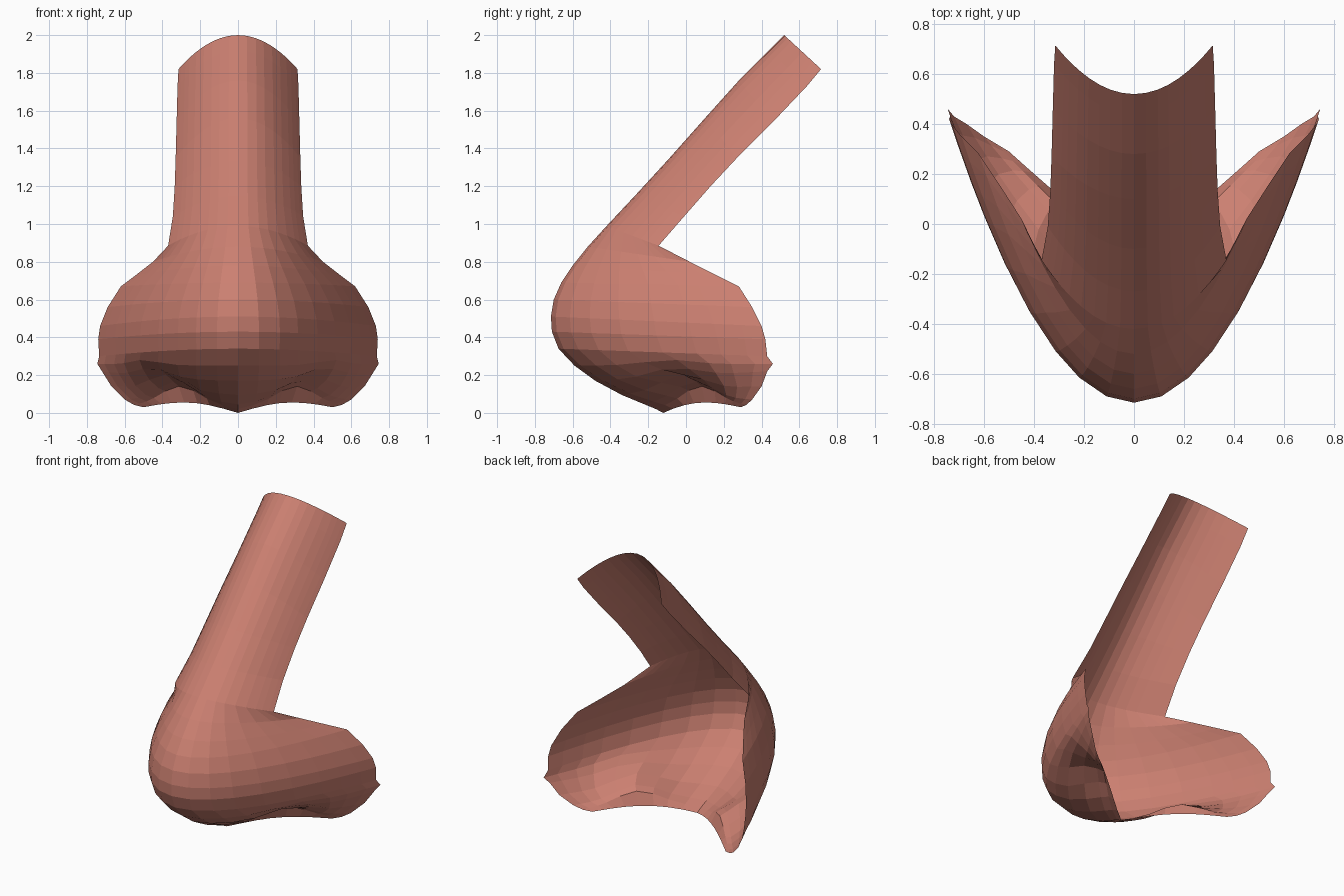
import bpy, bmesh, math

# skin colour
skin = bpy.data.materials.new("skin pink")
skin.diffuse_color = (0.60, 0.215, 0.165, 1)

# each row: centre (y, z), outer edge (x, y, z), bend exponent, hump
ROWS = [
    (0.52, 2.00, 0.315, 0.715, 1.82, 2.0, 0),
    (0.44, 1.92, 0.32, 0.64, 1.73, 2.0, 0),
    (0.28, 1.76, 0.325, 0.46, 1.54, 2.0, 0),
    (0.10, 1.56, 0.33, 0.27, 1.35, 2.0, 0),
    (-0.10, 1.335, 0.335, 0.13, 1.20, 2.0, 0),
    (-0.27, 1.15, 0.345, -0.01, 1.04, 2.0, 0),
    (-0.42, 0.99, 0.37, -0.145, 0.885, 2.0, 0),
    (-0.52, 0.88, 0.45, 0.02, 0.80, 2.0, 0),
    (-0.60, 0.78, 0.54, 0.16, 0.73, 2.0, 0),
    (-0.66, 0.69, 0.62, 0.28, 0.67, 2.0, 0),
    (-0.70, 0.60, 0.69, 0.35, 0.56, 2.0, 0),
    (-0.715, 0.51, 0.73, 0.40, 0.46, 2.0, 0),
    (-0.71, 0.43, 0.74, 0.42, 0.39, 2.0, 0),
    (-0.675, 0.34, 0.735, 0.43, 0.30, 1.95, 0),
    (-0.59, 0.25, 0.745, 0.46, 0.26, 1.85, 0),
    (-0.48, 0.17, 0.72, 0.43, 0.22, 1.7, 0),
    (-0.34, 0.095, 0.67, 0.40, 0.14, 1.5, 0.01),
    (-0.22, 0.045, 0.60, 0.35, 0.07, 1.3, 0.02),
    (-0.16, 0.02, 0.55, 0.32, 0.04, 1.2, 0.03),
    (-0.12, 0.00, 0.50, 0.29, 0.03, 1.1, 0.04),
]
COLS = [0, 0.15, 0.30, 0.43, 0.57, 0.70, 0.81, 0.88, 0.95, 1]


def point(i, t, side):
    yc, zc, xe, ye, ze, p, hump = ROWS[i]
    s = t ** p
    x, y = xe * t, yc + (ye - yc) * s
    z = zc + (ze - zc) * s + hump * math.sin(math.pi * t)
    # hollow nostril on the underside
    if 13 < i < len(ROWS) - 1:
        z += 0.09 * math.exp(-((x - 0.34) / 0.17) ** 2 - ((y - 0.03) / 0.2) ** 2)
    return side * x, y, z


# open shell: bridge, rounded tip, wings and underside in one sheet
bm = bmesh.new()
columns = [(-1, t) for t in reversed(COLS[1:])] + [(1, t) for t in COLS]
grid = [[bm.verts.new(point(i, t, s)) for s, t in columns] for i in range(len(ROWS))]
for a, b in zip(grid, grid[1:]):
    for j in range(len(columns) - 1):
        bm.faces.new((a[j], b[j], b[j + 1], a[j + 1]))
mesh = bpy.data.meshes.new("nose_shell")
bm.to_mesh(mesh)
bm.free()
mesh.materials.append(skin)
nose = bpy.data.objects.new("nose_shell", mesh)
bpy.context.collection.objects.link(nose)
